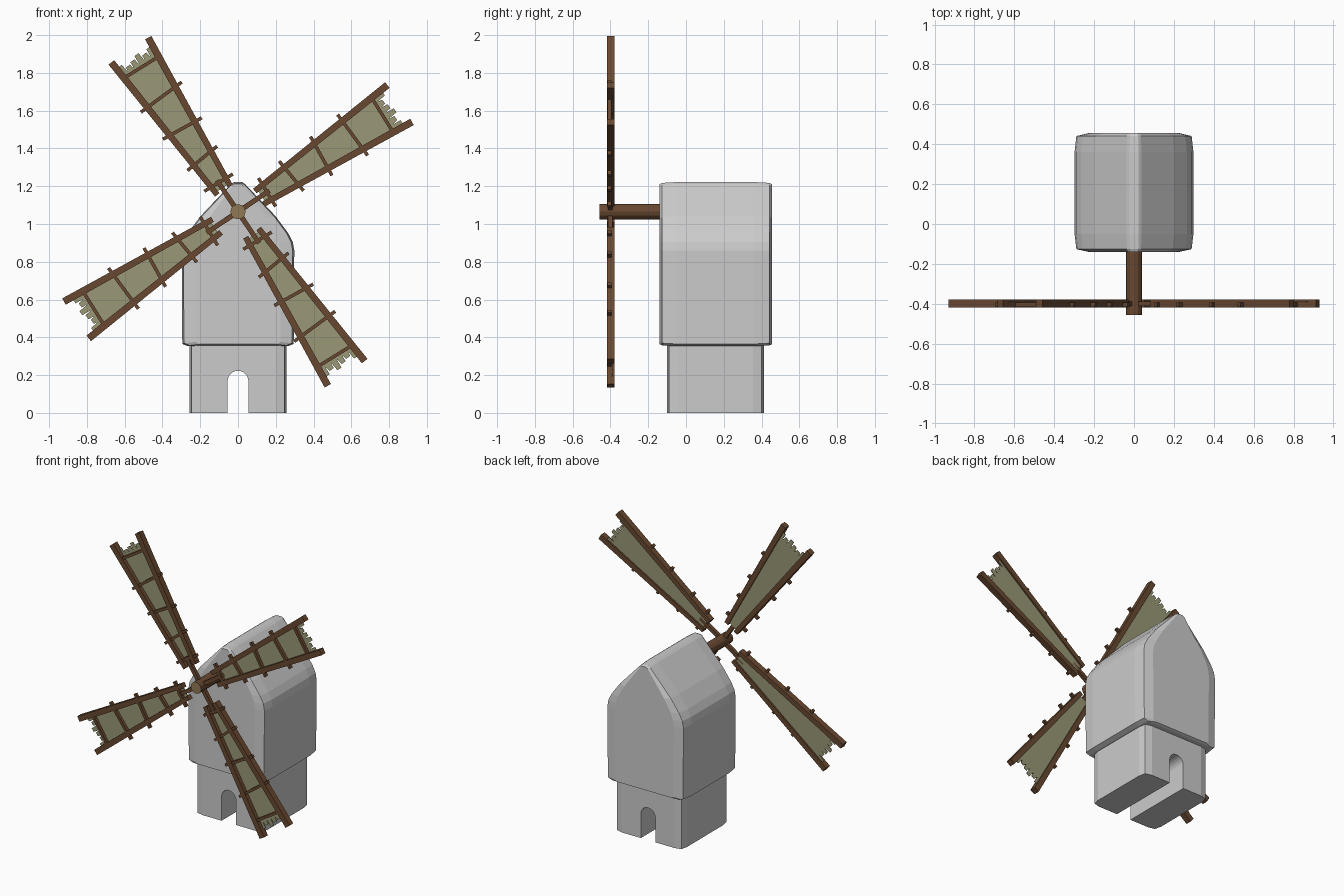
import bpy, math
from mathutils import Vector, Matrix

if "Cube" in bpy.data.objects:
    bpy.data.objects.remove(bpy.data.objects["Cube"])


def material(name, rgb):
    m = bpy.data.materials.new(name)
    m.diffuse_color = (*rgb, 1)
    m.use_nodes = True
    m.node_tree.nodes["Principled BSDF"].inputs["Base Color"].default_value = m.diffuse_color
    return m


WOOD = material("wood", (0.14, 0.065, 0.03))
CLOTH = material("cloth", (0.32, 0.31, 0.18))
CUT_WOOD = material("cut_wood", (0.28, 0.19, 0.09))
HUB = Vector((0, -0.40, 1.065))


def loft(name, rings, mats=()):
    """Skin a stack of equal-length rings and close both ends."""
    n = len(rings[0])
    verts = [p for r in rings for p in r]
    faces = [(k * n + i, k * n + (i + 1) % n, (k + 1) * n + (i + 1) % n, (k + 1) * n + i)
             for k in range(len(rings) - 1) for i in range(n)]
    faces += [tuple(reversed(range(n))), tuple(range(len(verts) - n, len(verts)))]
    me = bpy.data.meshes.new(name)
    me.from_pydata(verts, [], faces)
    for m in mats:
        me.materials.append(m)
    ob = bpy.data.objects.new(name, me)
    bpy.context.collection.objects.link(ob)
    # consistent outward normals
    import bmesh
    bm = bmesh.new()
    bm.from_mesh(me)
    bmesh.ops.recalc_face_normals(bm, faces=bm.faces)
    bm.to_mesh(me)
    bm.free()
    return ob


def mirrored(half):
    return half + [(-x, z) for x, z in reversed(half)]


# Upper mill house: gabled profile lofted front to back with softened ends
house = mirrored([(0.265, 0.353), (0.295, 0.365), (0.298, 0.86), (0.29, 0.905), (0.265, 0.953),
                  (0.2, 1.04), (0.037, 1.212), (0.022, 1.222)])
stations = [(-0.14, 0.76, 0.975), (-0.126, 0.97, 0.99), (-0.05, 1, 1),
            (0.36, 1, 1), (0.441, 0.97, 0.99), (0.456, 0.76, 0.975)]
loft("mill_house", [[(x * sx, y, 0.78 + (z - 0.78) * sz) for x, z in house]
                    for y, sx, sz in stations])

# Base: square plan with softened corners, cut by an arched passage
corner = [(0.2, 0.256), (0.245, 0.245), (0.256, 0.2)]
quarter = []
for k in range(4):
    a = -k * math.pi / 2
    quarter += [(x * math.cos(a) - y * math.sin(a), x * math.sin(a) + y * math.cos(a))
                for x, y in corner]
base = loft("base", [[(x, y + 0.156, z) for x, y in quarter] for z in (0, 0.37)])
arch = [(0.055, -0.1)] + [(0.055 * math.cos(math.pi * i / 12), 0.168 + 0.055 * math.sin(math.pi * i / 12))
                          for i in range(13)] + [(-0.055, -0.1)]
cutter = loft("passage_cutter", [[(x, y, z) for x, z in arch] for y in (-0.3, 0.6)])
mod = base.modifiers.new("passage", "BOOLEAN")
mod.operation = "DIFFERENCE"
mod.solver = "EXACT"
mod.object = cutter
bpy.context.view_layer.objects.active = base
base.select_set(True)
bpy.ops.object.modifier_apply(modifier="passage")
bpy.data.objects.remove(cutter)

# Axle
axle = loft("axle", [[(0.04 * math.cos(math.tau * i / 12), y, HUB.z + 0.04 * math.sin(math.tau * i / 12))
                      for i in range(12)] for y in (-0.457, -0.10)], (WOOD, CUT_WOOD))
for p in axle.data.polygons:
    if len(p.vertices) > 4:
        p.material_index = 1


def beam(name, turn, a, b, w0, w1, y0, y1, mat):
    """Flat beam from a to b in sail space (x along the sail, z across it)."""
    a, b = Vector((a[0], 0, a[1])), Vector((b[0], 0, b[1]))
    d = (b - a).normalized()
    side = Vector((-d.z, 0, d.x))
    rings = []
    for p, w in ((a, w0), (b, w1)):
        rings.append([turn @ (p + side * s * w / 2 + Vector((0, y, 0)))
                      for s, y in ((-1, y0), (1, y0), (1, y1), (-1, y1))])
    return loft(name, rings, (mat,))


# Four sails
def half_width(u):
    return 0.042 + (u - 0.14) * 0.0848


for k in range(4):
    turn = Matrix.Translation(HUB) @ Matrix.Rotation(-math.radians(33.8 + 90 * k), 4, "Y")
    beam(f"sail_{k}_spar", turn, (0, 0), (0.2, 0), 0.028, 0.024, -0.012, 0.012, WOOD)
    for s in (-1, 1):
        beam(f"sail_{k}_rail", turn, (0.135, s * half_width(0.135)), (1.03, s * half_width(1.03)),
             0.03, 0.038, -0.019, 0.022, WOOD)
    # rungs poke past the rails
    for u, lean in ((0.185, 0.004), (0.34, -0.01), (0.53, 0.01), (0.73, -0.006), (0.92, 0.004)):
        h = half_width(u) + (0.012 if u > 0.9 else 0.042)
        beam(f"sail_{k}_rung", turn, (u - lean, -h), (u + lean, h), 0.018, 0.018, -0.015, 0.006, WOOD)
    # cloth with a torn outer edge
    beam(f"sail_{k}_cloth", turn, (0.15, 0), (0.945, 0), 2 * half_width(0.15), 2 * half_width(0.945),
         0.008, 0.012, CLOTH)
    for i, tip in enumerate((0.985, 0.97, 0.99, 0.975, 0.965, 0.988)):
        v = -0.09 + i * 0.036
        beam(f"sail_{k}_shred", turn, (0.94, v), (tip, v + 0.002), 0.034, 0.026, 0.008, 0.012, CLOTH)
